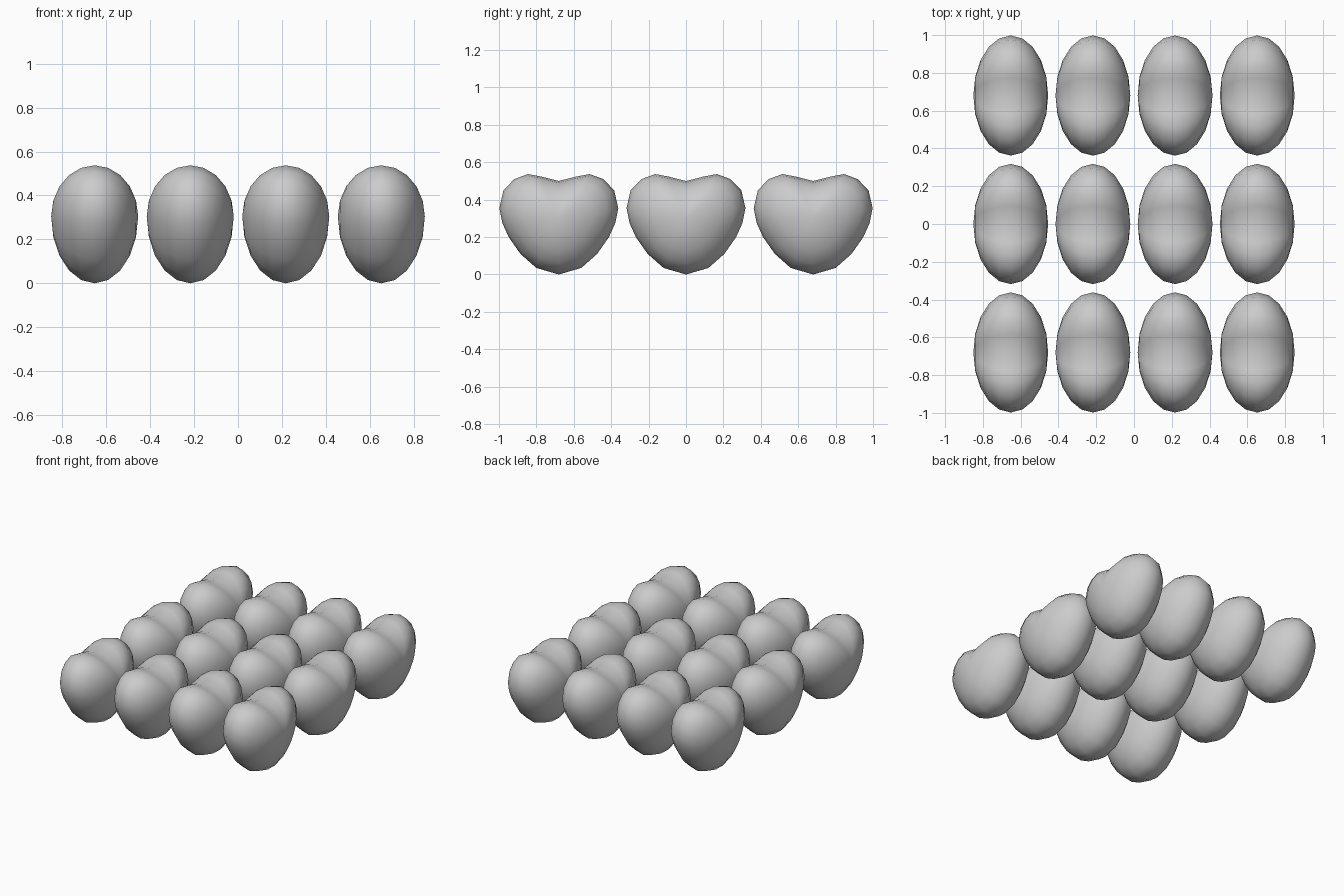
import bpy, bmesh, math

if "Cube" in bpy.data.objects:
    bpy.data.objects.remove(bpy.data.objects["Cube"])

# Half outline of the heart (y, z), from bottom tip to top notch
HALF = [(0, 0), (.12, .035), (.205, .11), (.268, .20), (.302, .275), (.318, .355),
        (.296, .45), (.238, .51), (.165, .537), (.095, .524), (0, .5)]
OUTLINE = HALF + [(-y, z) for y, z in HALF[-2:0:-1]]
MID_Z, THICK, STEPS = .305, .198, 10


def heart_mesh():
    """Heart outline lofted across x, shrinking to a rounded pole on each side."""
    bm = bmesh.new()
    rings = []
    for i in range(1, STEPS):
        t = math.pi * i / STEPS
        s, x = math.sin(t), -THICK * math.cos(t)
        rings.append([bm.verts.new((x, y * s, MID_Z + (z - MID_Z) * s)) for y, z in OUTLINE])
    n = len(OUTLINE)
    for a, b in zip(rings, rings[1:]):
        for j in range(n):
            k = (j + 1) % n
            bm.faces.new((a[j], a[k], b[k], b[j]))
    for ring, x in ((rings[0], -THICK), (rings[-1], THICK)):
        pole = bm.verts.new((x, 0, MID_Z))
        for j in range(n):
            bm.faces.new((ring[j], ring[(j + 1) % n], pole))
    bmesh.ops.recalc_face_normals(bm, faces=bm.faces)
    for f in bm.faces:
        f.smooth = True
    me = bpy.data.meshes.new("heart")
    bm.to_mesh(me)
    bm.free()
    return me


# Grid of puffy hearts: four columns, three rows
mesh = heart_mesh()
for row in range(3):
    for col in range(4):
        ob = bpy.data.objects.new(f"heart_{row}_{col}", mesh)
        ob.location = ((col - 1.5) * .435, (row - 1) * .68, 0)
        bpy.context.collection.objects.link(ob)
